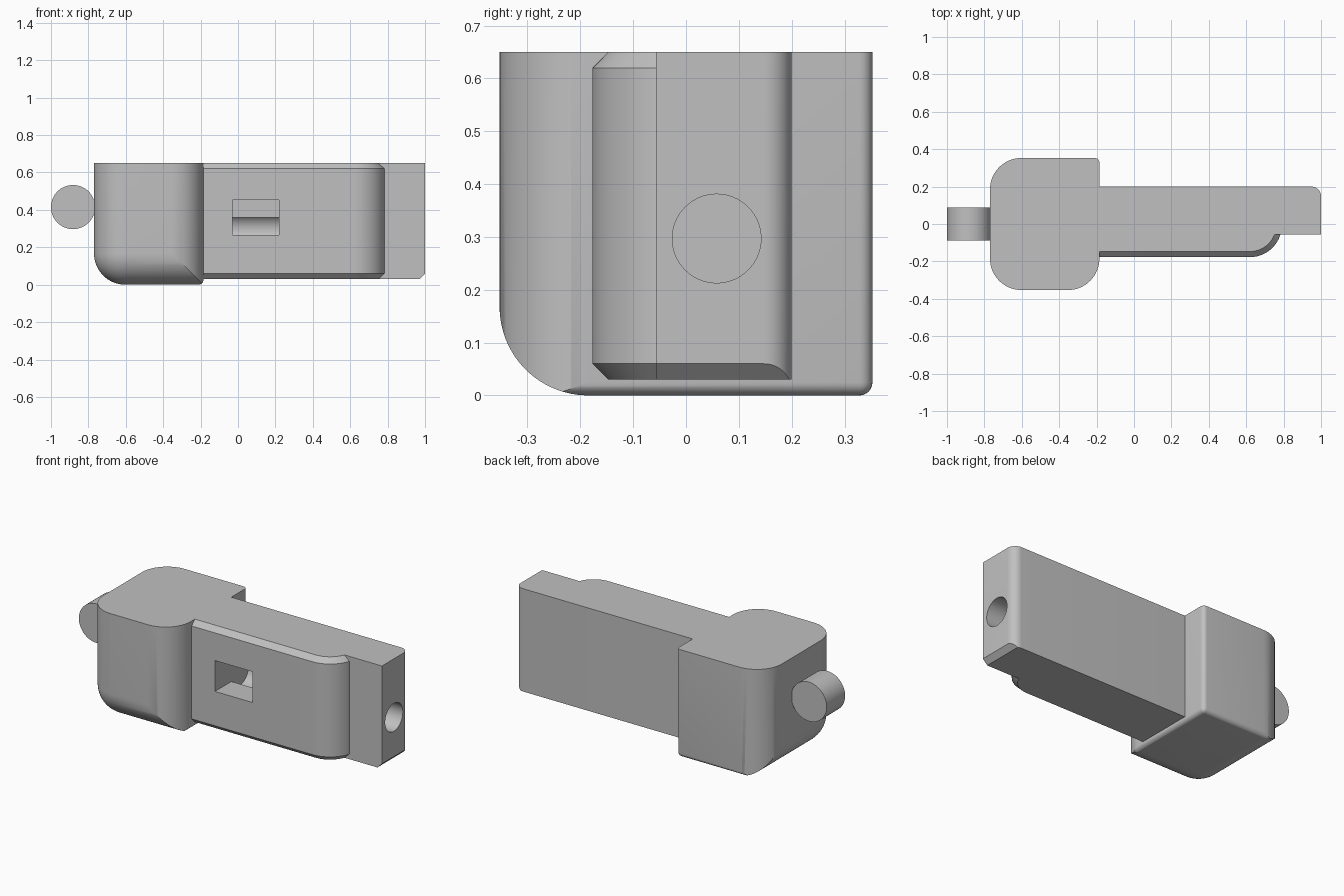
import bpy, bmesh, math
from mathutils import Vector

cube = bpy.data.objects.get("Cube")
if cube:
    bpy.data.objects.remove(cube, do_unlink=True)

grey = bpy.data.materials.new("plain grey")
grey.use_nodes = True
GREY = (0.53, 0.53, 0.53, 1)
grey.diffuse_color = GREY
grey.node_tree.nodes["Principled BSDF"].inputs["Base Color"].default_value = GREY


def finish(bm, name):
    bmesh.ops.recalc_face_normals(bm, faces=bm.faces)
    mesh = bpy.data.meshes.new(name)
    bm.to_mesh(mesh)
    bm.free()
    mesh.materials.append(grey)
    obj = bpy.data.objects.new(name, mesh)
    bpy.context.collection.objects.link(obj)
    return obj


def box(name, lo, hi, edges=(), width=0.0, segments=16):
    """Box from corner to corner; edges are rounded where the
    edge midpoint lies in one of the given directions."""
    lo, hi = Vector(lo), Vector(hi)
    bm = bmesh.new()
    bmesh.ops.create_cube(bm, size=2)
    picked = [e for e in bm.edges
              if tuple(round(c) for c in (e.verts[0].co + e.verts[1].co) / 2) in edges]
    mid, half = (lo + hi) / 2, (hi - lo) / 2
    for v in bm.verts:
        v.co = mid + Vector(a * b for a, b in zip(v.co, half))
    if picked:
        bmesh.ops.bevel(bm, geom=picked, offset=width, offset_type='OFFSET',
                        segments=segments, profile=0.5, affect='EDGES')
    return finish(bm, name)


def cylinder(name, radius, start, end, sides=64):
    start, end = Vector(start), Vector(end)
    axis = end - start
    bm = bmesh.new()
    bmesh.ops.create_cone(bm, cap_ends=True, segments=sides, radius1=radius,
                          radius2=radius, depth=axis.length)
    turn = axis.to_track_quat('Z', 'Y')
    for v in bm.verts:
        v.co = turn @ v.co + (start + end) / 2
    return finish(bm, name)


def loft(name, layers):
    """Skin between matching outlines and cap both ends."""
    bm = bmesh.new()
    rings = [[bm.verts.new(p) for p in layer] for layer in layers]
    n = len(rings[0])
    for a, b in zip(rings, rings[1:]):
        for i in range(n):
            j = (i + 1) % n
            bm.faces.new((a[i], a[j], b[j], b[i]))
    bm.faces.new(rings[0])
    bm.faces.new(rings[-1])
    return finish(bm, name)


def combine(obj, other, operation):
    mod = obj.modifiers.new(operation.title(), 'BOOLEAN')
    mod.operation, mod.solver, mod.object = operation, 'EXACT', other
    with bpy.context.temp_override(object=obj, active_object=obj, selected_objects=[obj]):
        bpy.ops.object.modifier_apply(modifier=mod.name)
    bpy.data.objects.remove(other, do_unlink=True)


TOP, BASE = 0.65, 0.03
JOIN = -0.185

# Head block: broad rounds on the outer corners, fine rounds on the rest
head = box("head", (-0.77, -0.353, 0), (JOIN, 0.353, TOP),
           {(-1, -1, 0), (-1, 1, 0), (1, -1, 0), (-1, 0, -1), (0, -1, -1)}, 0.168)
fine = box("fine_rounds", (-1.2, -0.8, 0), (JOIN, 0.353, 1.0),
           {(1, 1, 0), (1, 0, -1), (0, 1, -1)}, 0.025, 6)
combine(head, fine, 'INTERSECT')

# Bar: rounded rear end corner, chamfered lower end edge
handle = box("handle", (JOIN, -0.057, BASE), (1, 0.2, TOP), {(1, 1, 0)}, 0.052, 10)
chamfer = loft("end_chamfer", [[(0.97, y, BASE), (1.03, y, BASE + 0.06),
                               (1.03, y, -0.1), (0.97, y, -0.1)] for y in (-0.5, 0.5)])
combine(handle, chamfer, 'DIFFERENCE')


# Front panel: curved end, chamfered along top and bottom
def panel_outline(inset, z):
    radius, cx, cy = 0.17 - inset, 0.62, -0.007
    stop = math.asin((-0.057 - cy) / radius)
    points = [(JOIN, 0.02, z), (JOIN, cy - radius, z)]
    for i in range(17):
        a = -math.pi / 2 + (stop + math.pi / 2) * i / 16
        points.append((cx + radius * math.cos(a), cy + radius * math.sin(a), z))
    points.append((points[-1][0], 0.02, z))
    return points


panel = loft("front_panel", [panel_outline(0.03, BASE), panel_outline(0, BASE + 0.03),
                             panel_outline(0, TOP - 0.03), panel_outline(0.03, TOP)])
combine(handle, panel, 'UNION')

# Long bore from the end, and the window that opens into it
bore = cylinder("bore", 0.084, (-0.03, 0.058, 0.297), (1.1, 0.058, 0.297))
window = box("window", (-0.03, -0.3, 0.267), (0.22, 0.003, 0.453))
combine(bore, window, 'UNION')
combine(handle, bore, 'DIFFERENCE')

# Ring for a cord
ring = cylinder("cord_ring", 0.118, (-0.882, -0.088, 0.415), (-0.882, 0.088, 0.415))
hole = cylinder("ring_hole", 0.06, (-0.882, -0.2, 0.415), (-0.882, 0.2, 0.415))
combine(ring, hole, 'DIFFERENCE')

for obj in (head, handle, ring):
    bpy.ops.object.select_all(action='DESELECT')
    obj.select_set(True)
    bpy.context.view_layer.objects.active = obj
    bpy.ops.object.shade_smooth_by_angle(angle=math.radians(25))
